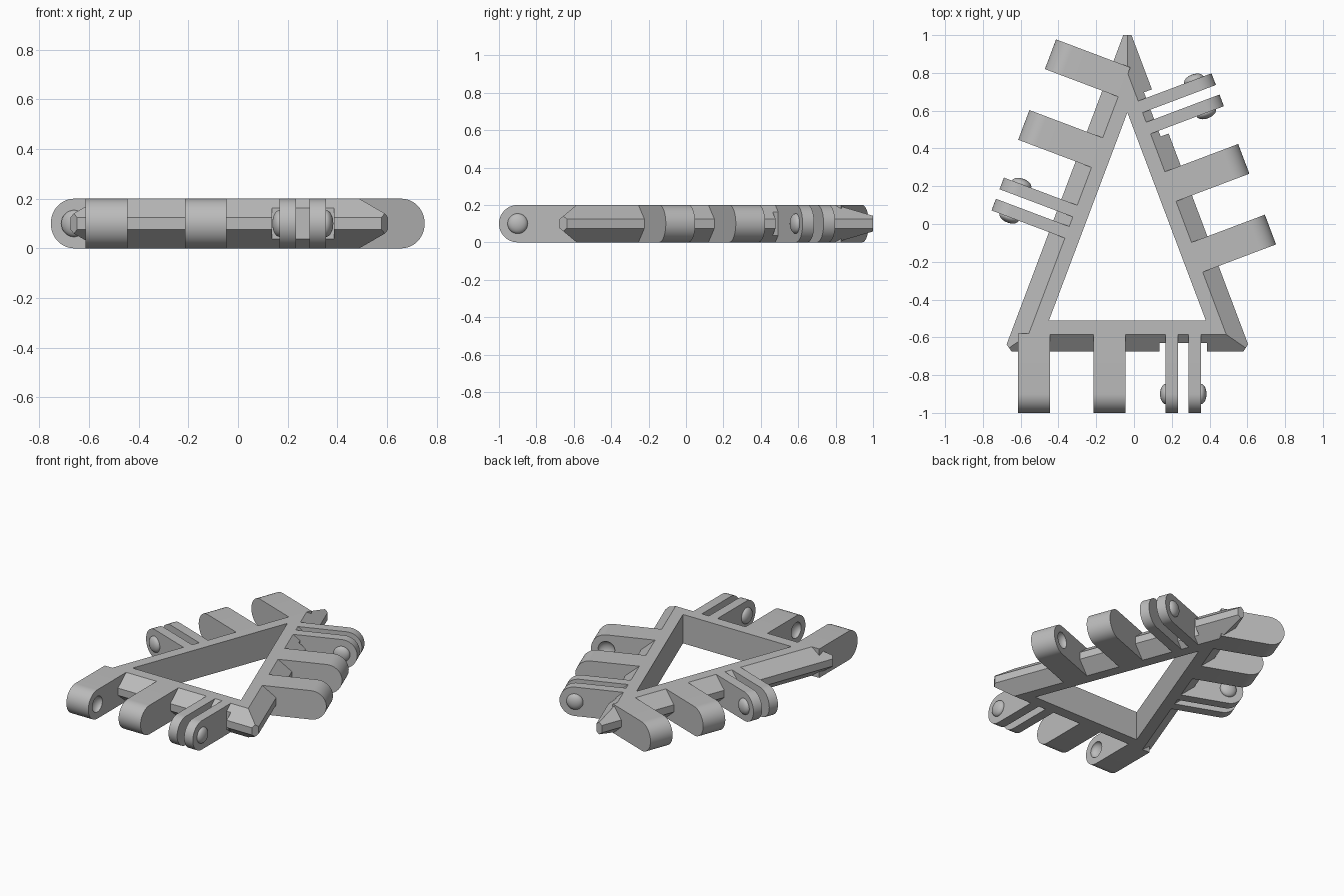
import bpy, bmesh, math
from mathutils import Vector, Matrix

cube = bpy.data.objects.get("Cube")
if cube:
    bpy.data.objects.remove(cube)

grey = bpy.data.materials.new("mid_grey")
grey.use_nodes = True
grey.diffuse_color = (0.5, 0.5, 0.5, 1)
grey.node_tree.nodes["Principled BSDF"].inputs["Base Color"].default_value = (0.5, 0.5, 0.5, 1)

HEIGHT, TOP_LIP, RIM = 0.2, 0.075, 0.165
PIN_OUT, END_RADIUS = 0.39, 0.1
# Inner opening, counter-clockwise from the left front corner
corners = [Vector((-0.45, -0.51, 0)), Vector((0.38, -0.51, 0)), Vector((-0.035, 0.59, 0))]


def make(name, bm):
    bmesh.ops.recalc_face_normals(bm, faces=bm.faces)
    mesh = bpy.data.meshes.new(name)
    bm.to_mesh(mesh)
    bm.free()
    mesh.materials.append(grey)
    ob = bpy.data.objects.new(name, mesh)
    bpy.context.collection.objects.link(ob)
    return ob


def activate(ob):
    bpy.ops.object.select_all(action='DESELECT')
    ob.select_set(True)
    bpy.context.view_layer.objects.active = ob


def carve(ob, cutter):
    cutter.hide_render = True
    activate(ob)
    mod = ob.modifiers.new("cut", 'BOOLEAN')
    mod.operation, mod.solver, mod.object = 'DIFFERENCE', 'EXACT', cutter
    bpy.ops.object.modifier_apply(modifier=mod.name)
    bpy.data.objects.remove(cutter)


def smooth(ob):
    activate(ob)
    bpy.ops.object.shade_smooth_by_angle(angle=math.radians(35))


def prism(name, points, offset, matrix=Matrix()):
    """Extrude a flat outline along the offset vector."""
    bm = bmesh.new()
    face = bm.faces.new([bm.verts.new(p) for p in points])
    side = bmesh.ops.extrude_face_region(bm, geom=[face])["geom"]
    bmesh.ops.translate(bm, vec=offset, verts=[v for v in side if isinstance(v, bmesh.types.BMVert)])
    bm.transform(matrix)
    return make(name, bm)


def ball(name, s, matrix, depth=0.03):
    """Flattened ball on a side face of a lug, its short axis along the edge."""
    bm = bmesh.new()
    bmesh.ops.create_uvsphere(bm, u_segments=32, v_segments=16, radius=0.054)
    bm.transform(matrix @ Matrix.Translation((s, PIN_OUT, END_RADIUS))
                 @ Matrix.Diagonal((depth / 0.054, 1, 1, 1)))
    return make(name, bm)


def lug(name, s, width, matrix):
    """Round-ended arm; s is its middle along the edge."""
    points = [(s - width / 2, TOP_LIP - 0.005, 0)]
    for i in range(25):
        a = math.pi * (i / 24 - 0.5)
        points.append((s - width / 2, PIN_OUT + END_RADIUS * math.cos(a),
                       END_RADIUS + END_RADIUS * math.sin(a)))
    points.append((s - width / 2, TOP_LIP - 0.005, HEIGHT))
    return prism(name, points, (width, 0, 0), matrix)


def offset_triangle(d):
    """The opening's corners pushed out so that every edge moves by d."""
    out = []
    for i, c in enumerate(corners):
        a = (corners[i - 1] - c).normalized()
        b = (corners[(i + 1) % 3] - c).normalized()
        half = a.angle(b) / 2
        out.append(c - (a + b).normalized() * d / math.sin(half))
    return out


# Frame with bevelled rim and blunt corners
bm = bmesh.new()
for d, z in ((TOP_LIP, 0), (RIM, 0.075), (RIM, 0.125), (TOP_LIP, HEIGHT)):
    for p in offset_triangle(d):
        bm.verts.new((p.x, p.y, z))
bmesh.ops.convex_hull(bm, input=bm.verts)
bmesh.ops.dissolve_limit(bm, angle_limit=0.01, verts=bm.verts, edges=bm.edges)
for tip, inner, blunt in zip(offset_triangle(RIM), corners, (0.033, 0.033, 0.057)):
    direction = (tip - inner).normalized()
    cut = bmesh.ops.bisect_plane(bm, geom=bm.verts[:] + bm.edges[:] + bm.faces[:],
                                 plane_co=tip - direction * blunt, plane_no=direction,
                                 clear_outer=True)
    rim = [e for e in cut["geom_cut"] if isinstance(e, bmesh.types.BMEdge)]
    bmesh.ops.edgeloop_fill(bm, edges=rim)
frame = make("frame", bm)
carve(frame, prism("opening_cutter", [c - Vector((0, 0, 0.1)) for c in corners], (0, 0, 0.4)))

# Each edge carries two socketed lugs and one two-plate clip
for i, (side, middle) in enumerate((("front", -0.095), ("left", 0.141), ("right", -0.333))):
    start, end = corners[i], corners[(i + 1) % 3]
    along = (end - start).normalized()
    outward = Vector((along.y, -along.x, 0))
    # Local axes: x along the edge, y outward, z up
    m = Matrix((along, outward, Vector((0, 0, 1)))).transposed().to_4x4()
    m.translation = (start + end) / 2

    # Facing sockets in the two lugs
    for label, s, face in (("outer", middle - 0.4, 1), ("inner", middle, -1)):
        arm = lug(f"{side}_{label}_lug", s, 0.168, m)
        carve(arm, ball("socket_cutter", s + face * 0.084, m, 0.036))
        smooth(arm)

    # Clip plates with outward bumps, in a notch in the rim
    clip = middle + 0.391
    notch = [(clip + x, y, -0.1) for x, y in ((-0.125, 0.12), (0.125, 0.12), (0.125, 0.22), (-0.125, 0.22))]
    carve(frame, prism("notch_cutter", notch, (0, 0, 0.4), m))
    for label, sign in (("first", -1), ("second", 1)):
        smooth(lug(f"{side}_{label}_clip_plate", clip + sign * 0.06, 0.066, m))
        smooth(ball(f"{side}_{label}_clip_bump", clip + sign * 0.093, m))
